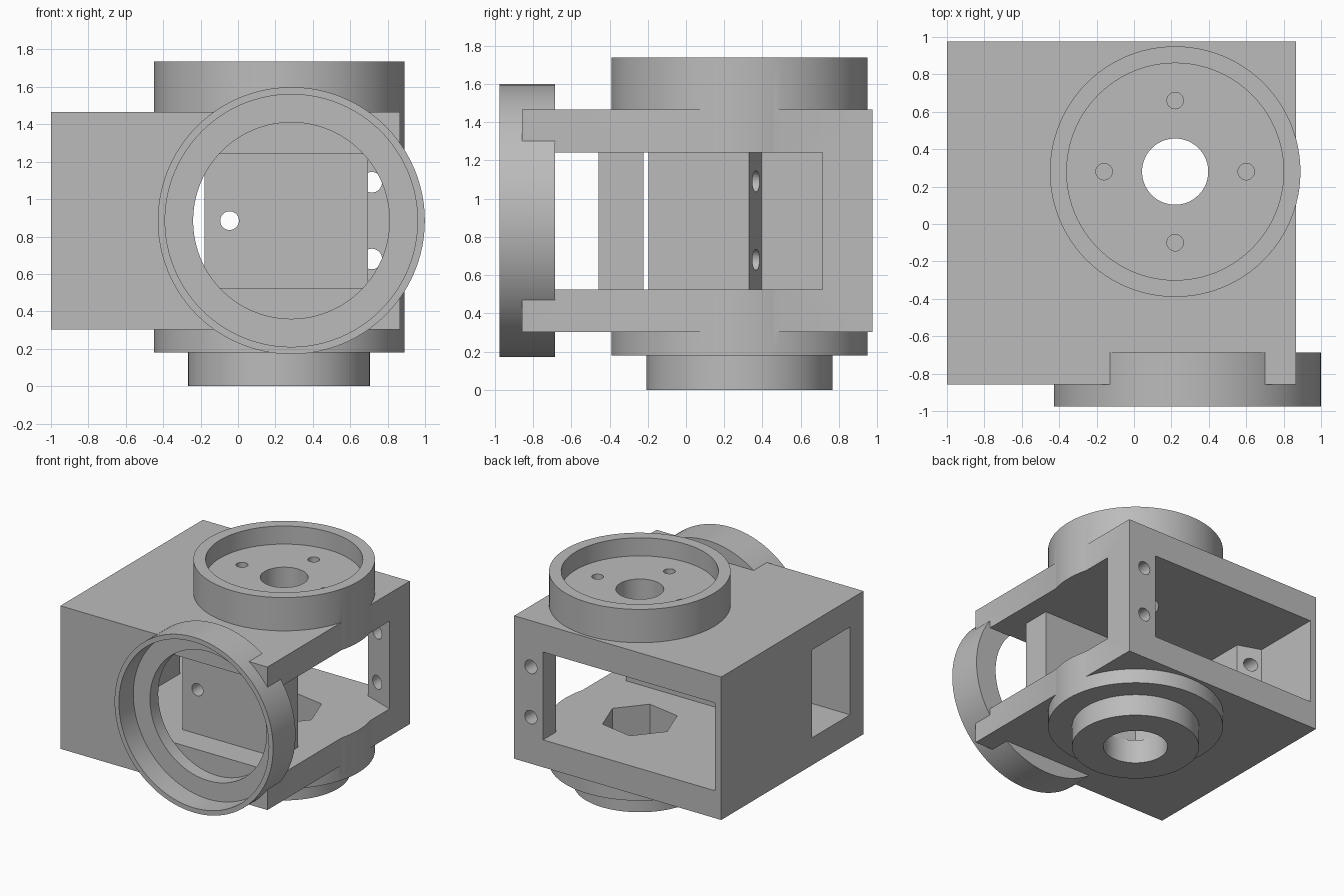
import bpy, bmesh, math
from mathutils import Matrix, Vector

cube = bpy.data.objects.get("Cube")
if cube:
    bpy.data.objects.remove(cube, do_unlink=True)

grey = bpy.data.materials.new("plain_grey")
grey.use_nodes = True
colour = (0.5, 0.5, 0.5, 1)
grey.diffuse_color = colour
grey.node_tree.nodes["Principled BSDF"].inputs["Base Color"].default_value = colour


def add_object(name, bm):
    bmesh.ops.recalc_face_normals(bm, faces=bm.faces)
    mesh = bpy.data.meshes.new(name)
    bm.to_mesh(mesh)
    bm.free()
    mesh.materials.append(grey)
    obj = bpy.data.objects.new(name, mesh)
    bpy.context.collection.objects.link(obj)
    return obj


def prism(name, outline, z0, z1):
    bm = bmesh.new()
    face = bm.faces.new([bm.verts.new((x, y, z0)) for x, y in outline])
    top = bmesh.ops.extrude_face_region(bm, geom=[face])["geom"]
    verts = [v for v in top if isinstance(v, bmesh.types.BMVert)]
    bmesh.ops.translate(bm, verts=verts, vec=(0, 0, z1 - z0))
    return add_object(name, bm)


def block(name, x0, x1, y0, y1, z0, z1):
    return prism(name, [(x0, y0), (x1, y0), (x1, y1), (x0, y1)], z0, z1)


def cylinder(name, r, a, b, u, v, axis="z", sides=96, turn=0):
    """Axis z: centre (x, y) = (u, v). Axis y: centre (x, z) = (u, v)."""
    mid = (a + b) / 2
    if axis == "z":
        m = Matrix.Translation((u, v, mid)) @ Matrix.Rotation(turn, 4, "Z")
    else:
        m = Matrix.Translation((u, mid, v)) @ Matrix.Rotation(math.pi / 2, 4, "X")
    bm = bmesh.new()
    bmesh.ops.create_cone(bm, cap_ends=True, segments=sides, radius1=r, radius2=r,
                          depth=b - a, matrix=m)
    return add_object(name, bm)


def combine(target, tool, operation):
    mod = target.modifiers.new(tool.name, "BOOLEAN")
    mod.operation = operation
    mod.solver = "EXACT"
    mod.object = tool
    bpy.context.view_layer.update()
    graph = bpy.context.evaluated_depsgraph_get()
    mesh = bpy.data.meshes.new_from_object(target.evaluated_get(graph))
    target.modifiers.clear()
    target.data = mesh
    bpy.data.objects.remove(tool, do_unlink=True)


def join(tool):
    combine(housing, tool, "UNION")


def cut(tool):
    combine(housing, tool, "DIFFERENCE")


cx, cy = 0.22, 0.28      # vertical bearing axis
rx, rz = 0.285, 0.885    # front ring axis
floor, ceiling = 0.525, 1.24

# Housing block with collars, lower boss and front ring
housing = block("housing", -1, 0.865, -0.857, 0.975, 0.302, 1.466)
join(cylinder("top_collar", 0.67, ceiling, 1.737, cx, cy))
join(cylinder("bottom_collar", 0.67, 0.18, floor, cx, cy))
join(cylinder("bottom_boss", 0.486, 0, 0.25, cx, cy))
join(cylinder("front_ring", 0.714, -0.975, -0.686, rx, rz, "y"))

# Cavity open to the back and both sides, leaving the tilted post and rib
cut(prism("cavity", [(-1.1, -0.684), (1.1, -0.684), (1.1, 0.63), (0.865, 0.715),
                     (0.605, 0.81), (0.605, 1.1), (-0.945, 1.1), (-0.945, 0.395),
                     (-0.755, 0.33), (-0.755, -0.195), (-1.1, -0.195)],
          floor, ceiling))

# Stepped opening of the front ring
cut(cylinder("ring_recess", 0.675, -1.1, -0.79, rx, rz, "y"))
cut(cylinder("ring_bore", 0.525, -0.9, -0.68, rx, rz, "y"))

# Top recess, bores and hexagonal pocket
cut(cylinder("top_recess", 0.58, 1.59, 1.9, cx, cy))
cut(cylinder("top_bore", 0.177, 1.1, 1.7, cx, cy, sides=64))
cut(cylinder("bottom_bore", 0.246, -0.1, 0.3, cx, cy, sides=64))
cut(cylinder("hex_pocket", 0.285, 0.2, 0.7, cx, cy, sides=6, turn=math.radians(50 + 90)))
for i in range(4):
    a = i * math.pi / 2
    cut(cylinder("top_hole", 0.044, 1.4, 1.7, cx + 0.38 * math.cos(a),
                 cy + 0.38 * math.sin(a), sides=32))

# Screw holes through the post and into the rib
for z in (0.68, 1.09):
    cut(cylinder("post_hole", 0.055, 0.6, 1.1, 0.715, z, "y", 32))
    cut(cylinder("rib_hole", 0.055, 0.1, 0.5, -0.86, z, "y", 32))

# Inner panel between floor and ceiling, with one hole
join(block("inner_panel", -0.18, 0.695, -0.457, -0.222, floor - 0.02, ceiling + 0.02))
cut(cylinder("panel_hole", 0.05, -0.6, -0.1, -0.045, 0.885, "y", 32))

bpy.ops.object.select_all(action="DESELECT")
housing.select_set(True)
bpy.context.view_layer.objects.active = housing
bpy.ops.object.shade_smooth_by_angle(angle=math.radians(30))
